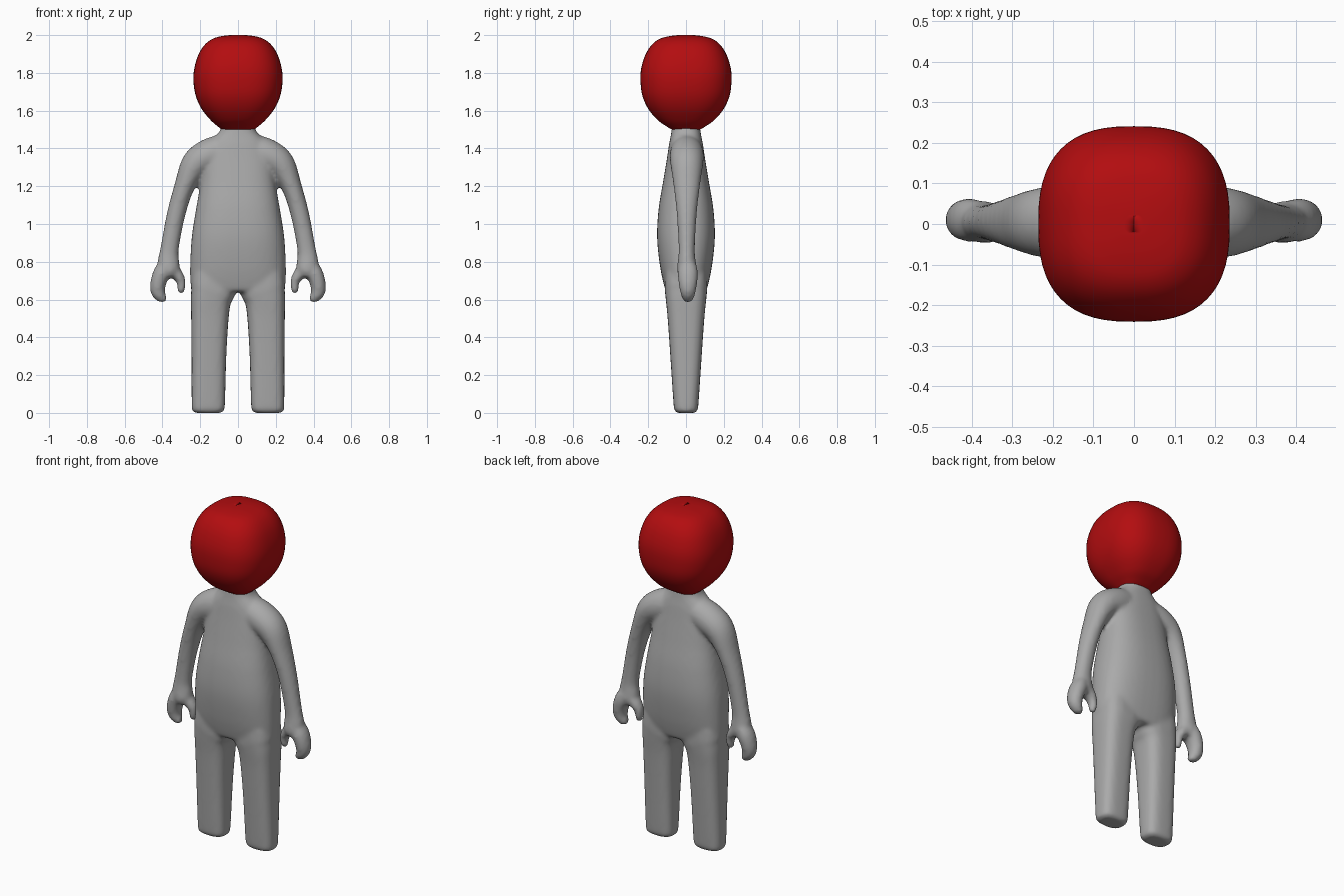
import bpy, bmesh, math
from mathutils import Vector

if "Cube" in bpy.data.objects:
    bpy.data.objects.remove(bpy.data.objects["Cube"])


def material(name, rgb):
    m = bpy.data.materials.new(name)
    m.diffuse_color = (*rgb, 1)
    m.use_nodes = True
    m.node_tree.nodes["Principled BSDF"].inputs["Base Color"].default_value = m.diffuse_color
    return m


RED = material("red", (0.45, 0.004, 0.005))
GREY = material("grey", (0.40, 0.40, 0.40))


def smooth_path(pts, steps=5):
    """Catmull-Rom interpolation through (x, z, half_width, half_depth) points."""
    p = [Vector(q) for q in pts]
    p = [p[0]] + p + [p[-1]]
    out = []
    for a, b, c, d in zip(p, p[1:], p[2:], p[3:]):
        for i in range(steps):
            t = i / steps
            out.append(0.5 * (2 * b + (c - a) * t + (2 * a - 5 * b + 4 * c - d) * t * t
                              + (3 * b - a - 3 * c + d) * t ** 3))
    return out + [p[-1]]


def loft(bm, pts, power=2.0, y=0.0, sides=(1,), seg=40):
    """Sweep a superellipse along a path in the xz plane, optionally mirrored."""
    path = smooth_path(pts)
    for s in sides:
        rings = []
        for i, (x, z, w, d) in enumerate(path):
            a, b = path[max(i - 1, 0)], path[min(i + 1, len(path) - 1)]
            t = Vector((b[0] - a[0], b[1] - a[1])).normalized()
            ring = []
            for k in range(seg):
                ang = 2 * math.pi * k / seg
                c, n = math.cos(ang), math.sin(ang)
                u = math.copysign(abs(c) ** (2 / power), c) * w
                v = math.copysign(abs(n) ** (2 / power), n) * d
                ring.append(bm.verts.new((s * (x + t.y * u), y + v, z - t.x * u)))
            rings.append(ring)
        for r, q in zip(rings, rings[1:]):
            for k in range(seg):
                j = (k + 1) % seg
                bm.faces.new((r[k], r[j], q[j], q[k]))
        bm.faces.new(rings[0])
        bm.faces.new(rings[-1])


def finish(bm, name, mat):
    bmesh.ops.recalc_face_normals(bm, faces=bm.faces)
    for f in bm.faces:
        f.smooth = True
    me = bpy.data.meshes.new(name)
    bm.to_mesh(me)
    bm.free()
    me.materials.append(mat)
    ob = bpy.data.objects.new(name, me)
    bpy.context.collection.objects.link(ob)
    return ob


# Head: rounded cube tapering to the neck
bm = bmesh.new()
loft(bm, [(0, 1.50, .085, .075), (0, 1.515, .105, .10), (0, 1.55, .145, .15),
          (0, 1.61, .193, .20), (0, 1.68, .224, .231), (0, 1.76, .236, .241),
          (0, 1.83, .230, .236), (0, 1.90, .208, .213), (0, 1.95, .175, .18),
          (0, 1.98, .135, .14), (0, 1.994, .09, .09), (0, 2.0, .04, .04),
          (0, 2.0005, .008, .008)], power=2.6, seg=56)
finish(bm, "head", RED)

# Body: torso, legs, arms and hands fused into one skin
bm = bmesh.new()
BOTH = (1, -1)
# torso
loft(bm, [(0, .64, .235, .10), (0, .67, .25, .115), (0, .78, .253, .138),
          (0, .93, .245, .153), (0, 1.08, .222, .145), (0, 1.22, .198, .122),
          (0, 1.34, .185, .102), (0, 1.42, .155, .09), (0, 1.46, .125, .082),
          (0, 1.49, .097, .077), (0, 1.525, .088, .073)], power=2.5)
# legs
loft(bm, [(.157, 0, .068, .045), (.157, .012, .083, .06), (.157, .05, .088, .066),
          (.154, .30, .092, .083), (.149, .50, .099, .097),
          (.143, .60, .107, .107), (.130, .66, .12, .112), (.125, .74, .115, .11)],
     power=3, sides=BOTH)
# arms
loft(bm, [(.06, 1.395, .085, .08), (.15, 1.365, .088, .09), (.225, 1.315, .077, .086),
          (.283, 1.20, .054, .070), (.328, 1.05, .049, .053),
          (.362, .87, .049, .043), (.368, .80, .058, .048),
          (.366, .755, .058, .052), (.362, .722, .040, .040)], sides=BOTH, y=.004)
# curled fingers
loft(bm, [(.375, .80, .035, .04), (.402, .745, .045, .054), (.422, .69, .042, .05),
          (.424, .645, .039, .042), (.407, .615, .031, .033),
          (.388, .605, .022, .024), (.378, .605, .010, .012)], sides=BOTH, y=.01)
# thumbs
loft(bm, [(.365, .775, .035, .04), (.332, .742, .034, .04), (.307, .71, .027, .034),
          (.299, .675, .022, .027), (.303, .645, .019, .021),
          (.309, .631, .010, .012)], sides=BOTH, y=.01)
body = finish(bm, "body", GREY)
remesh = body.modifiers.new("fuse", 'REMESH')
remesh.mode = 'VOXEL'
remesh.voxel_size = 0.011
remesh.use_smooth_shade = True
relax = body.modifiers.new("relax", 'SMOOTH')
relax.factor = 0.5
relax.iterations = 8
